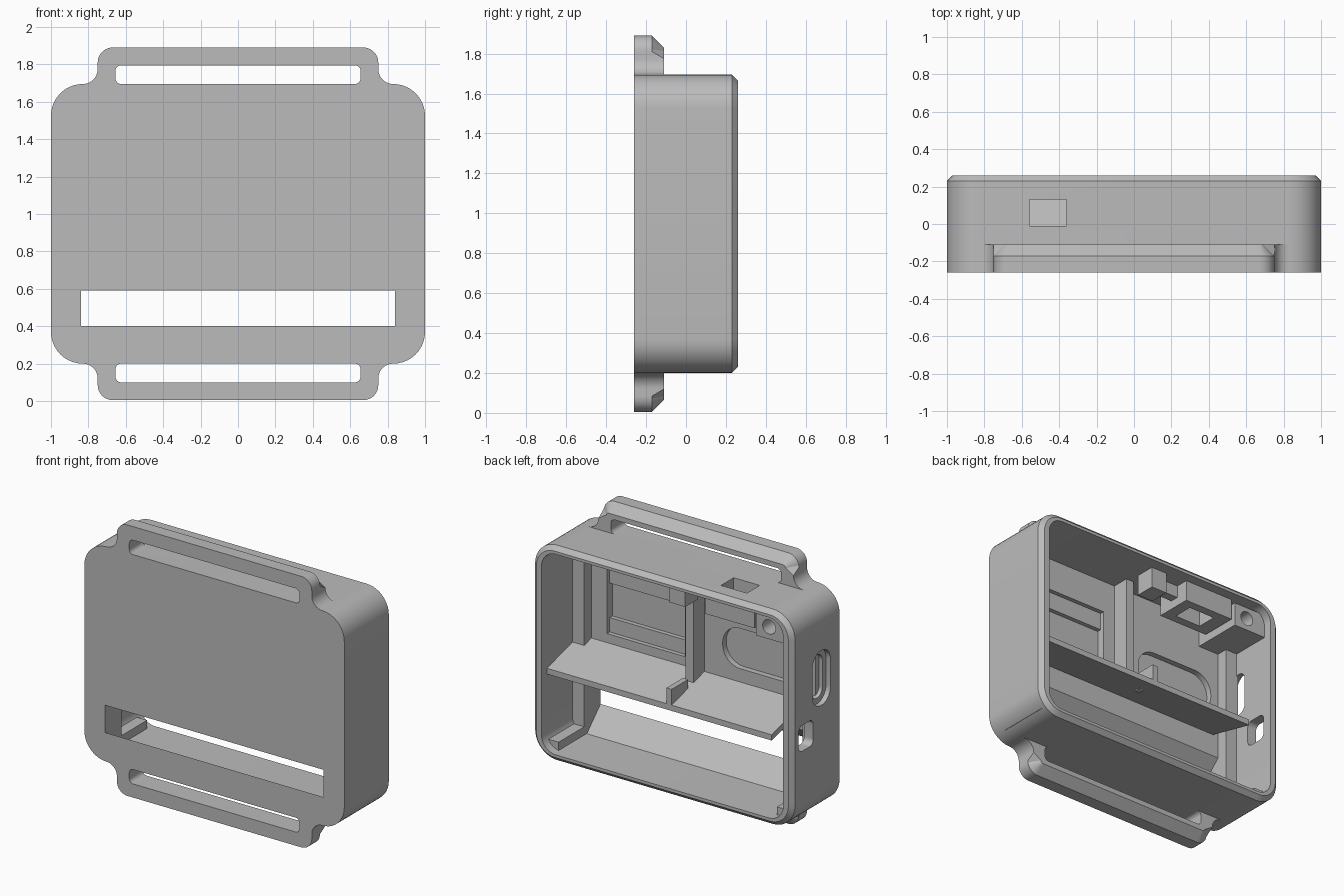
import bpy, bmesh, math
from mathutils import Vector

cube = bpy.data.objects.get("Cube")
if cube:
    bpy.data.objects.remove(cube, do_unlink=True)

grey = bpy.data.materials.new("case grey")
grey.use_nodes = True
grey.diffuse_color = (0.5, 0.5, 0.5, 1)
grey.node_tree.nodes["Principled BSDF"].inputs["Base Color"].default_value = (0.5, 0.5, 0.5, 1)

FRONT, BACK = -0.26, 0.26
LOW, HIGH = 0.2, 1.695
MID = (LOW + HIGH) / 2
WALL = -0.16            # inside of the front wall
SIDE, FLOOR, ROOF = 0.93, LOW + 0.05, HIGH - 0.05


def arc(cx, cy, r, a0, a1, n=10):
    steps = [math.radians(a0 + (a1 - a0) * i / n) for i in range(n + 1)]
    return [(cx + r * math.cos(a), cy + r * math.sin(a)) for a in steps]


def rounded(x0, x1, y0, y1, r):
    return (arc(x1 - r, y1 - r, r, 0, 90) + arc(x0 + r, y1 - r, r, 90, 180)
            + arc(x0 + r, y0 + r, r, 180, 270) + arc(x1 - r, y0 + r, r, 270, 360))


def prism(name, pts, axis, a, b, bevel=0, rule=None):
    """Extrude a 2D outline from a to b along an axis, bevelling edges that pass the rule."""
    place = {"x": lambda p, t: (t, p[0], p[1]),
             "y": lambda p, t: (p[0], t, p[1]),
             "z": lambda p, t: (p[0], p[1], t)}[axis]
    bm = bmesh.new()
    base = bm.faces.new([bm.verts.new(place(p, a)) for p in pts])
    top = bmesh.ops.extrude_face_region(bm, geom=[base])["geom"]
    shift = Vector(place((0, 0), b - a))
    bmesh.ops.translate(bm, vec=shift, verts=[v for v in top if isinstance(v, bmesh.types.BMVert)])
    bmesh.ops.remove_doubles(bm, verts=bm.verts, dist=1e-5)
    bmesh.ops.recalc_face_normals(bm, faces=bm.faces)
    if bevel:
        edges = [e for e in bm.edges if all(rule(v.co) for v in e.verts)]
        bmesh.ops.bevel(bm, geom=edges, offset=bevel, segments=1, affect="EDGES")
    mesh = bpy.data.meshes.new(name)
    bm.to_mesh(mesh)
    bm.free()
    obj = bpy.data.objects.new(name, mesh)
    obj.data.materials.append(grey)
    bpy.context.collection.objects.link(obj)
    return obj


def box(name, x0, x1, y0, y1, z0, z1):
    return prism(name, [(x0, z0), (x1, z0), (x1, z1), (x0, z1)], "y", y0, y1)


def cut(obj, *cutters):
    for c in cutters:
        c.hide_render = True
        mod = obj.modifiers.new("cut", "BOOLEAN")
        mod.operation, mod.solver, mod.object = "DIFFERENCE", "EXACT", c
        bpy.context.view_layer.update()
        graph = bpy.context.evaluated_depsgraph_get()
        mesh = bpy.data.meshes.new_from_object(obj.evaluated_get(graph))
        obj.modifiers.clear()
        obj.data = mesh
        bpy.data.objects.remove(c, do_unlink=True)


# Open-backed shell with a chamfered rim
shell = prism("case_shell", rounded(-1, 1, LOW, HIGH, 0.17), "y", FRONT, BACK,
              0.03, lambda co: co.y > BACK - 0.001)
cut(shell, prism("cavity", rounded(-SIDE, SIDE, FLOOR, ROOF, 0.11), "y", WALL, 0.4))

# Long front window, flaring inwards
cut(shell, prism("window", [(-0.3, 0.4), (FRONT, 0.4), (-0.14, 0.28), (-0.14, 0.71),
                            (FRONT, 0.59), (-0.3, 0.59)], "x", -0.84, 0.84))

# Pockets inside the front wall
cut(shell,
    box("pocket", 0.12, 0.72, -0.19, -0.1, 0.96, 1.42),
    box("deep_pocket", 0.12, 0.72, -0.22, -0.1, 1.06, 1.3),
    prism("oval_pocket", rounded(-0.78, -0.17, 0.99, 1.27, 0.135), "y", -0.2, -0.1))

# Openings in the right side and the top
cut(shell,
    prism("port_recess", rounded(-0.16, 0.04, 0.96, 1.34, 0.095), "x", -1.1, -0.965),
    prism("port", rounded(-0.12, 0.0, 1.0, 1.3, 0.058), "x", -1.1, -0.9),
    prism("small_port", rounded(0.03, 0.19, 0.72, 0.9, 0.04), "x", -1.1, -0.9),
    box("button_opening", -0.56, -0.36, -0.01, 0.13, 1.6, 1.8))

# Strap loops above and below
half = arc(0.83, 0.08, 0.08, 270, 180) + arc(0.67, 0.115, 0.08, 0, 90)
for name, sign in (("top_strap_loop", 1), ("bottom_strap_loop", -1)):
    edge = MID + sign * (HIGH - LOW) / 2
    outline = [(0.83, -0.03)] + half
    outline += [(-x, z) for x, z in reversed(outline)]
    loop = prism(name, [(x, edge + sign * z) for x, z in outline], "y", FRONT, -0.11, 0.06,
                 lambda co: co.y > -0.111 and (co.z - edge) * sign > 0.1)
    z0, z1 = sorted((edge, edge + sign * 0.1))
    cut(loop, prism("strap_slot", rounded(-0.655, 0.655, z0, z1, 0.03), "y", -0.4, 0))

# Sloped sill below the window
prism("window_sill", [(-0.165, 0.24), (-0.1, 0.24), (-0.165, 0.305)], "x", -0.85, 0.85)

# Shelf between the compartments, falling to the back
prism("shelf", [(-0.17, 0.85), (0.2, 0.76), (0.2, 0.8), (-0.17, 0.9)], "x", -0.8, SIDE + 0.01)
box("shelf_tab", -0.03, 0.01, 0.02, 0.2, 0.79, 0.91)

# Corner posts and floor rails on both sides
for side, sign in (("left", 1), ("right", -1)):
    x0, x1 = sorted((sign * 0.84, sign * 0.94))
    box(side + "_post", x0, x1, WALL - 0.01, -0.08, 0.27, 1.62)
    box(side + "_rail", x0, x1, WALL - 0.01, 0.2, 0.24, 0.31)

# Divider and hanging bracket
box("divider", -0.03, 0.03, WALL - 0.01, -0.04, 0.86, ROOF + 0.01)
box("bracket", -0.12, 0.0, 0.04, 0.18, 1.5, ROOF + 0.01)
box("bracket_arm", -0.28, -0.12, 0.04, 0.1, 1.56, ROOF + 0.01)

# Button housing under the top opening
housing = box("button_housing", -0.66, -0.28, -0.07, 0.19, 1.5, ROOF + 0.01)
cut(housing, box("button_shaft", -0.56, -0.36, -0.01, 0.13, 1.4, 1.8))

# Screw boss in the upper corner
boss = box("screw_boss", -0.94, -0.68, WALL - 0.01, 0.2, 1.46, ROOF - 0.02)
cut(boss, prism("screw_hole", arc(-0.78, 1.545, 0.05, 0, 345, 23), "y", 0.0, 0.4))

# Smooth the curves, keep the corners sharp
for obj in bpy.context.collection.objects:
    if obj.type == "MESH" and grey.name in obj.data.materials:
        bpy.ops.object.select_all(action="DESELECT")
        obj.select_set(True)
        bpy.context.view_layer.objects.active = obj
        bpy.ops.object.shade_smooth_by_angle(angle=math.radians(30))
